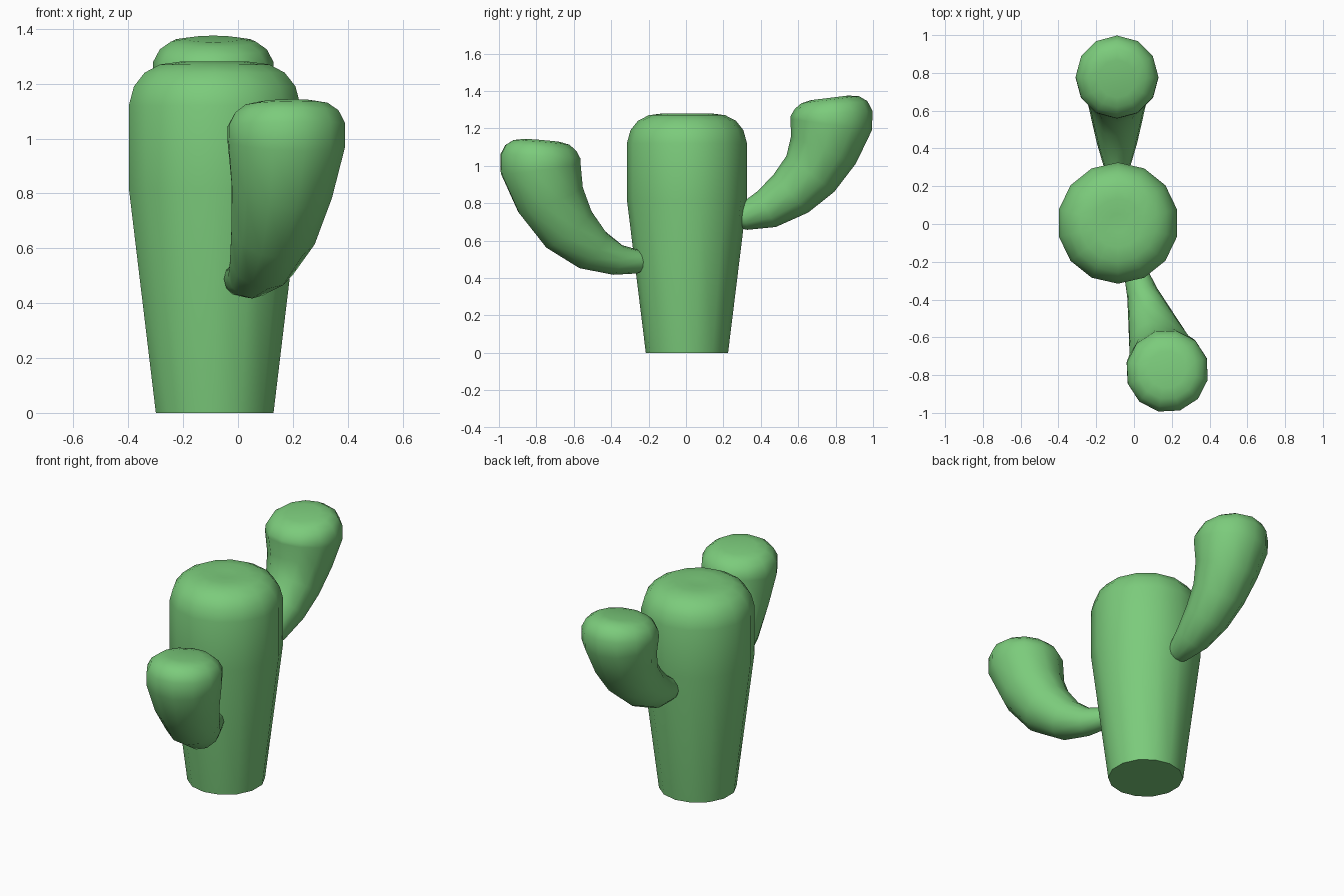
import bpy, bmesh, math
from mathutils import Vector

if "Cube" in bpy.data.objects:
    bpy.data.objects.remove(bpy.data.objects["Cube"])

green = bpy.data.materials.new("cactus green")
green.diffuse_color = (0.2, 0.6, 0.2, 1)
green.use_nodes = True
green.node_tree.nodes["Principled BSDF"].inputs["Base Color"].default_value = green.diffuse_color


def loft(name, rings):
    """Skin a list of closed rings and cap both ends."""
    bm = bmesh.new()
    loops = [[bm.verts.new(p) for p in ring] for ring in rings]
    n = len(loops[0])
    for a, b in zip(loops, loops[1:]):
        for i in range(n):
            j = (i + 1) % n
            bm.faces.new((a[i], a[j], b[j], b[i]))
    bm.faces.new(loops[0][::-1])
    bm.faces.new(loops[-1])
    bmesh.ops.recalc_face_normals(bm, faces=bm.faces)
    me = bpy.data.meshes.new(name)
    bm.to_mesh(me)
    bm.free()
    me.materials.append(green)
    ob = bpy.data.objects.new(name, me)
    bpy.context.collection.objects.link(ob)
    bpy.ops.object.select_all(action='DESELECT')
    bpy.context.view_layer.objects.active = ob
    ob.select_set(True)
    bpy.ops.object.shade_smooth_by_angle(angle=math.radians(50))
    return ob


def ring(center, u, v, r, sides):
    c = Vector(center)
    return [c + r * (math.cos(t) * u + math.sin(t) * v)
            for t in (2 * math.pi * i / sides for i in range(sides))]


# Trunk: 14-sided taper with a rounded top
X, Y = Vector((1, 0, 0)), Vector((0, 1, 0))
profile = [(0, .22), (.82, .321), (1.12, .321), (1.19, .302),
           (1.24, .262), (1.27, .205), (1.28, .13), (1.275, .05)]
loft("trunk", [ring((-.085, .005, z), Y, X, r, 14) for z, r in profile])


def arm(name, start, end, path):
    """Sweep a widening tube; path rows are (y, z, radius, tilt in degrees)."""
    (x0, y0), (x1, y1) = start, end
    out = Vector((x1 - x0, y1 - y0, 0)).normalized()
    side = out.cross(Vector((0, 0, 1)))
    rings = []
    for y, z, r, tilt in path:
        x = x0 + (x1 - x0) * (y - y0) / (y1 - y0)
        a = math.radians(tilt)          # angle of the tube above horizontal
        normal = out * math.sin(a) - Vector((0, 0, math.cos(a)))
        rings.append(ring((x, y, z), normal, side, r, 12))
    loft(name, rings)


# Lower arm, front, angled to the right
arm("front_arm", (.01, -.26), (.175, -.775), [
    (-.21, .49, .045, 0), (-.26, .488, .064, 0), (-.365, .496, .083, 18),
    (-.5, .55, .122, 37), (-.63, .665, .16, 50), (-.725, .82, .19, 67),
    (-.777, .985, .22, 82), (-.779, 1.05, .219, 93), (-.777, 1.095, .195, 95),
    (-.774, 1.124, .155, 95), (-.771, 1.135, .1, 95)])

# Higher arm, back
arm("back_arm", (-.09, .3), (-.09, .775), [
    (.25, .72, .05, 10), (.31, .727, .072, 15), (.43, .767, .107, 28),
    (.56, .85, .137, 43), (.665, .957, .16, 53), (.735, 1.085, .188, 67),
    (.776, 1.22, .22, 82), (.779, 1.28, .219, 93), (.776, 1.325, .195, 96),
    (.771, 1.353, .155, 97), (.768, 1.363, .1, 97)])
